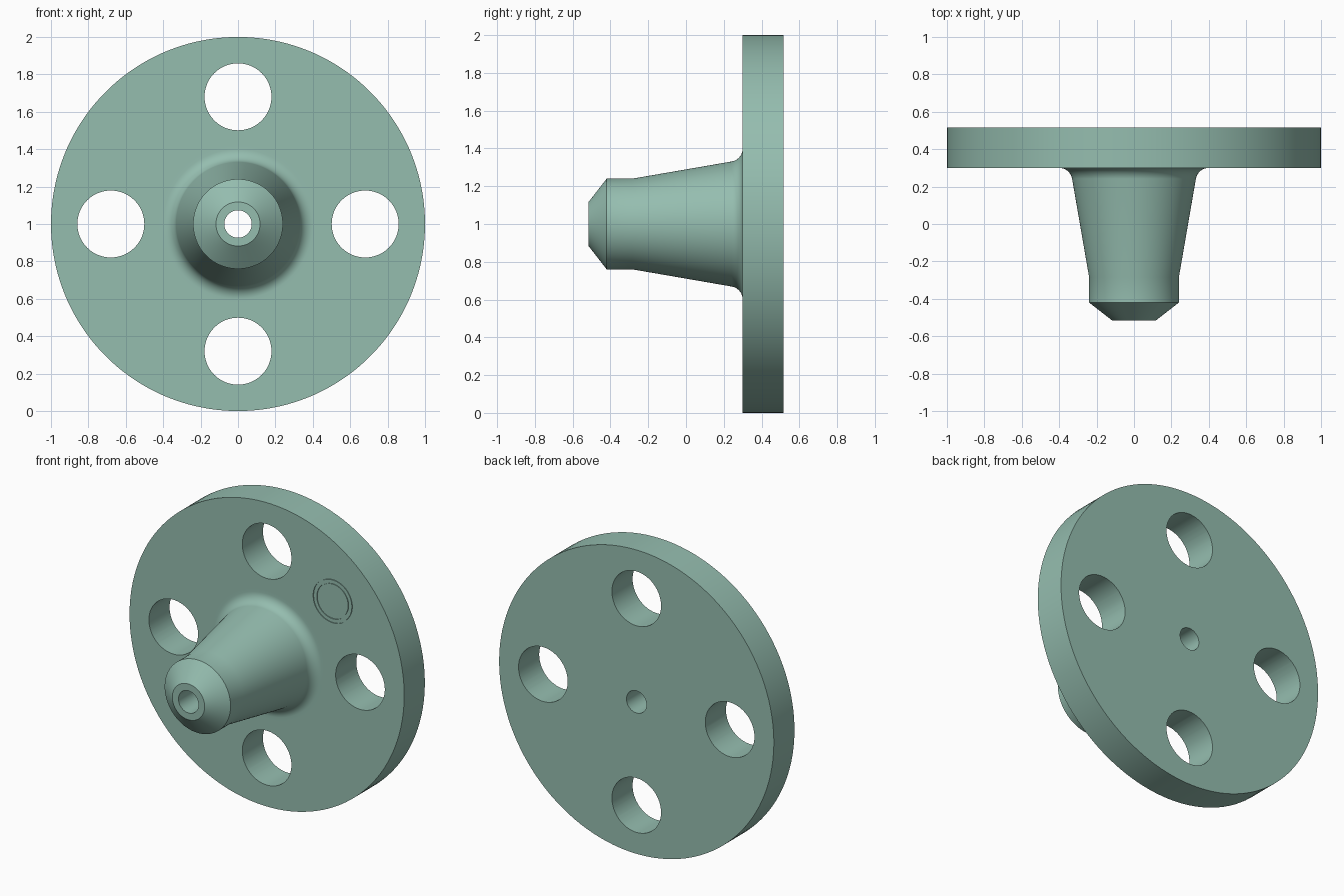
import bpy, bmesh
from math import sin, cos, pi, radians

if "Cube" in bpy.data.objects:
    bpy.data.objects.remove(bpy.data.objects["Cube"])

SEG = 128


def revolve(name, profile, x=0.0, z=1.0, seg=SEG):
    """Spin a closed (radius, y) profile around an axis parallel to y."""
    bm = bmesh.new()
    rings = []
    for i in range(seg):
        a = 2 * pi * (i + 0.5) / seg
        rings.append([bm.verts.new((x + r * cos(a), y, z + r * sin(a))) for r, y in profile])
    n = len(profile)
    for i in range(seg):
        p, q = rings[i], rings[(i + 1) % seg]
        for j in range(n):
            k = (j + 1) % n
            bm.faces.new((p[j], p[k], q[k], q[j]))
    bmesh.ops.recalc_face_normals(bm, faces=bm.faces)
    mesh = bpy.data.meshes.new(name)
    bm.to_mesh(mesh)
    bm.free()
    obj = bpy.data.objects.new(name, mesh)
    bpy.context.collection.objects.link(obj)
    return obj


def cylinder(name, radius, y, depth, x, z):
    bpy.ops.mesh.primitive_cylinder_add(vertices=64, radius=radius, depth=depth,
                                        location=(x, y, z), rotation=(pi / 2, 0, 0))
    bpy.context.object.name = name
    return bpy.context.object


def cut(target, cutter):
    mod = target.modifiers.new(cutter.name, 'BOOLEAN')
    mod.operation = 'DIFFERENCE'
    mod.solver = 'EXACT'
    mod.object = cutter
    cutter.hide_render = True
    bpy.context.view_layer.objects.active = target
    bpy.ops.object.modifier_apply(modifier=mod.name)
    bpy.data.objects.remove(cutter)


# Flange body: bore, chamfered nose, tapered neck, root fillet, disc
BACK, FACE, NOSE, BORE = 0.515, 0.30, -0.515, 0.073
taper, fillet = radians(9.8), 0.07
arc = []
for i in range(9):
    t = (pi - taper) + (pi / 2 - (pi - taper)) * i / 8
    arc.append((0.40 + fillet * cos(t), FACE - fillet + fillet * sin(t)))
profile = [(BORE, NOSE), (0.118, NOSE), (0.24, -0.42), (0.24, -0.285),
           *arc, (0.42, FACE), (1.0, FACE), (1.0, BACK), (BORE, BACK)]
flange = revolve("weld_neck_flange", profile)

# Four bolt holes
for i in range(4):
    a = i * pi / 2
    cut(flange, cylinder("bolt_hole", 0.179, 0.4, 0.6, 0.68 * cos(a), 1 + 0.68 * sin(a)))

# Plain shallow ring grooves on the front face
for r in (0.112, 0.139):
    groove = [(r, FACE - 0.02), (r + 0.004, FACE - 0.02),
              (r + 0.004, FACE + 0.006), (r, FACE + 0.006)]
    cut(flange, revolve("ring_groove", groove, x=0.48, z=1.48, seg=64))

# Grey-green paint
paint = bpy.data.materials.new("grey_green")
paint.diffuse_color = (0.30, 0.51, 0.43, 1)
paint.use_nodes = True
paint.node_tree.nodes["Principled BSDF"].inputs["Base Color"].default_value = paint.diffuse_color
flange.data.materials.clear()
flange.data.materials.append(paint)
for face in flange.data.polygons:
    face.material_index = 0

# Smooth shading with crisp edges and flat faces kept flat
bpy.ops.object.select_all(action='DESELECT')
flange.select_set(True)
bpy.context.view_layer.objects.active = flange
bpy.ops.object.shade_smooth_by_angle(angle=radians(25))
normals = flange.modifiers.new("flat_faces", 'WEIGHTED_NORMAL')
normals.keep_sharp = True
